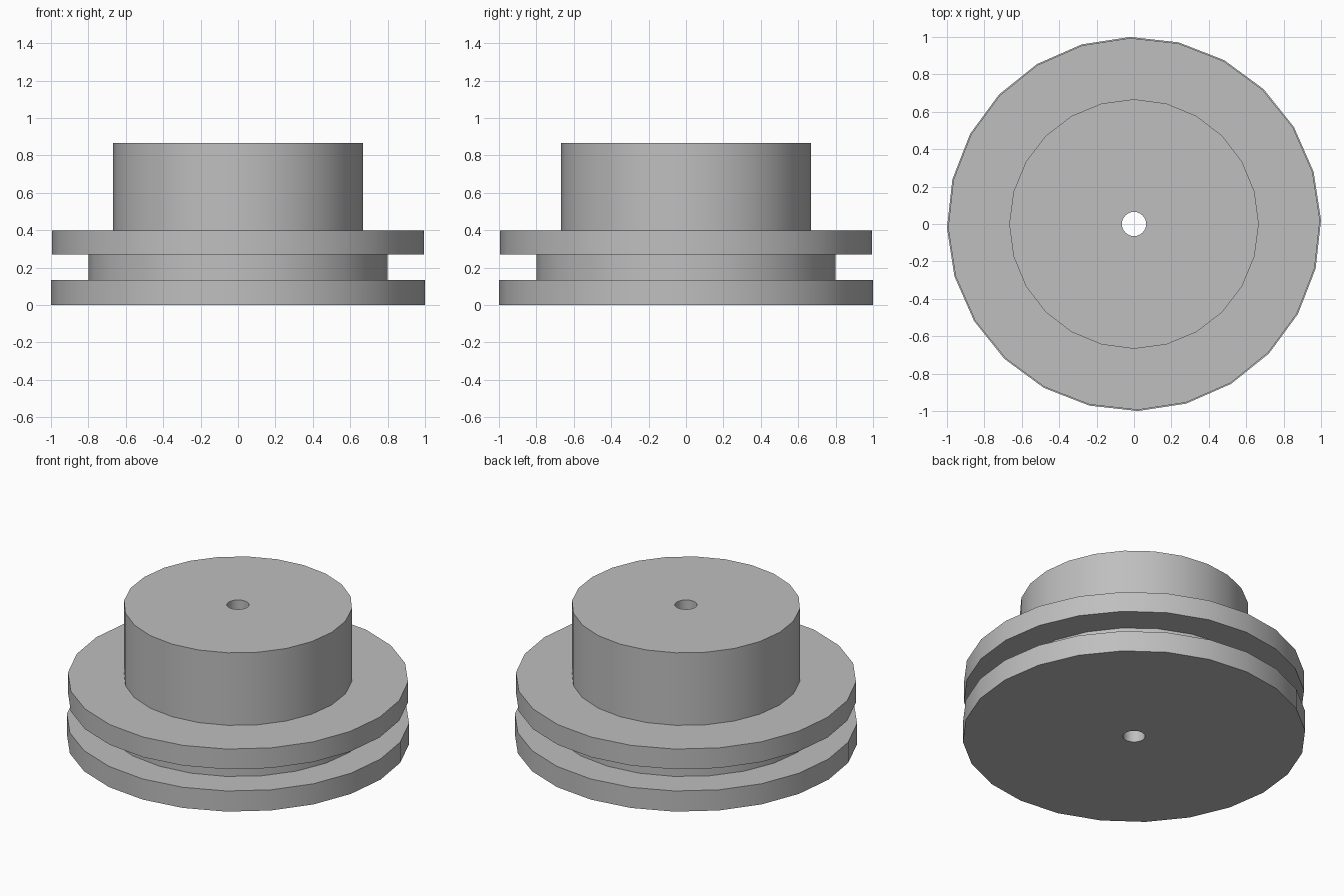
import bpy, bmesh, math

SIDES = 24
TWIST = math.radians(1.2)   # slight turn of the two flanges
BORE, HUB, GROOVE = 0.065, 0.667, 0.80
LOWER, UPPER = 1.0, 0.994

cube = bpy.data.objects.get("Cube")
if cube:
    bpy.data.objects.remove(cube, do_unlink=True)

grey = bpy.data.materials.new("mid_grey")
grey.use_nodes = True
colour = (0.52, 0.52, 0.52, 1)
grey.diffuse_color = colour
grey.node_tree.nodes["Principled BSDF"].inputs["Base Color"].default_value = colour


def lathe(name, profile, material):
    """Revolve a closed (radius, height, turn) profile around z."""
    bm = bmesh.new()
    rings = []
    for radius, height, turn in profile:
        angles = [turn + math.tau * i / SIDES for i in range(SIDES)]
        rings.append([bm.verts.new((radius * math.cos(a), radius * math.sin(a), height))
                      for a in angles])
    for ring, following in zip(rings, rings[1:] + rings[:1]):
        for i in range(SIDES):
            j = (i + 1) % SIDES
            bm.faces.new((ring[i], ring[j], following[j], following[i]))
    bmesh.ops.recalc_face_normals(bm, faces=bm.faces)
    mesh = bpy.data.meshes.new(name)
    bm.to_mesh(mesh)
    bm.free()
    mesh.materials.append(material)
    obj = bpy.data.objects.new(name, mesh)
    bpy.context.collection.objects.link(obj)
    bpy.ops.object.select_all(action="DESELECT")
    obj.select_set(True)
    bpy.context.view_layer.objects.active = obj
    bpy.ops.object.shade_smooth_by_angle(angle=math.radians(30))
    return obj


# Lower flange, groove, upper flange, hub and through bore in one closed solid
lathe("grooved_pulley", [
    (BORE, 0, 0),
    (LOWER, 0, TWIST), (LOWER, 0.133, TWIST),
    (GROOVE, 0.133, 0), (GROOVE, 0.27, 0),
    (UPPER, 0.27, TWIST), (UPPER, 0.40, TWIST),
    (HUB, 0.40, 0), (HUB, 0.867, 0),
    (BORE, 0.867, 0),
], grey)
